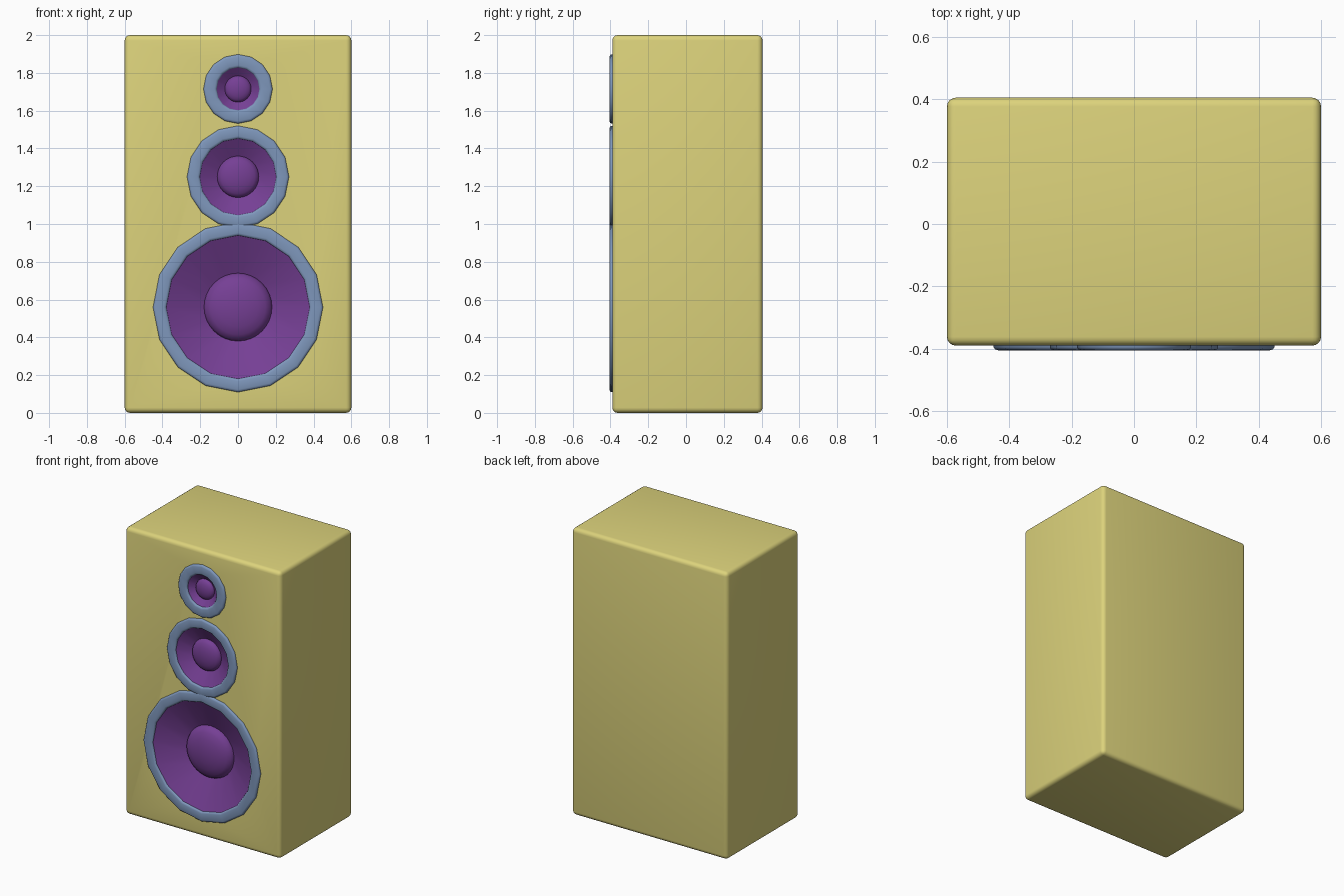
import bpy, bmesh, math

if "Cube" in bpy.data.objects:
    bpy.data.objects.remove(bpy.data.objects["Cube"])

SIDES = 16
FACE = -0.39          # cabinet front plane
FRONT = -0.405        # front of the driver rings


def material(name, rgb):
    m = bpy.data.materials.new(name)
    m.diffuse_color = (*rgb, 1)
    m.use_nodes = True
    m.node_tree.nodes["Principled BSDF"].inputs["Base Color"].default_value = m.diffuse_color
    return m


YELLOW = material("cabinet_yellow", (0.72, 0.65, 0.20))
BLUE = material("ring_blue", (0.21, 0.31, 0.50))
PURPLE = material("cone_purple", (0.18, 0.05, 0.30))


def finish(obj, mat, angle=35):
    obj.data.materials.append(mat)
    bpy.ops.object.select_all(action='DESELECT')
    obj.select_set(True)
    bpy.context.view_layer.objects.active = obj
    bpy.ops.object.shade_smooth_by_angle(angle=math.radians(angle))


def lathe(name, profile, z, sides=SIDES, closed=False):
    """Spin (radius, y) points round a front-to-back axis at height z."""
    bm = bmesh.new()
    rows = []
    for r, y in profile:
        rows.append([bm.verts.new((r * math.sin(a), y, z - r * math.cos(a)))
                     for a in (math.tau * i / sides for i in range(sides))])
    pairs = list(zip(rows, rows[1:]))
    if closed:
        pairs.append((rows[-1], rows[0]))
    for p, q in pairs:
        for i in range(sides):
            j = (i + 1) % sides
            bm.faces.new((p[i], p[j], q[j], q[i]))
    bmesh.ops.remove_doubles(bm, verts=bm.verts, dist=1e-5)
    mesh = bpy.data.meshes.new(name)
    bm.to_mesh(mesh)
    bm.free()
    obj = bpy.data.objects.new(name, mesh)
    bpy.context.collection.objects.link(obj)
    return obj


# Cabinet with rounded edges
bpy.ops.mesh.primitive_cube_add(size=1, location=(0, (FACE + 0.405) / 2, 1))
cabinet = bpy.context.object
cabinet.name = "cabinet"
cabinet.scale = (1.2, 0.405 - FACE, 2)
bpy.ops.object.transform_apply(location=True, rotation=False, scale=True)
bevel = cabinet.modifiers.new("round", 'BEVEL')
bevel.width, bevel.segments = 0.028, 4
bpy.ops.object.modifier_apply(modifier="round")

# name, height, outer radius, cone radius, dome radius, cone depth
drivers = [
    ("woofer", 0.56, 0.45, 0.38, 0.18, 0.11),
    ("midrange", 1.25, 0.27, 0.203, 0.11, 0.07),
    ("tweeter", 1.715, 0.183, 0.113, 0.07, 0.05),
]

for name, z, outer, inner, dome, depth in drivers:
    back = FRONT + depth

    # Hollow in the cabinet behind the cone
    cutter = lathe(name + "_cutter", [
        (0, back + 0.02), (dome, back + 0.02), (inner + 0.02, FACE + 0.01),
        (inner + 0.02, -0.5), (0, -0.5)], z)
    cutter.hide_render = True
    cut = cabinet.modifiers.new("hollow", 'BOOLEAN')
    cut.object, cut.operation, cut.solver = cutter, 'DIFFERENCE', 'EXACT'
    bpy.context.view_layer.objects.active = cabinet
    bpy.ops.object.modifier_apply(modifier="hollow")
    bpy.data.objects.remove(cutter)

    # Ring
    ring = lathe(name + "_ring", [
        (outer, FACE + 0.005), (outer, FACE - 0.006), (outer - 0.004, FRONT + 0.003),
        (outer - 0.013, FRONT), (inner + 0.013, FRONT), (inner + 0.004, FRONT + 0.003),
        (inner, FACE - 0.006), (inner, FACE + 0.005)], z, closed=True)
    finish(ring, BLUE, 50)

    # Cone
    cone = lathe(name + "_cone", [(inner + 0.005, FACE - 0.005), (dome * 0.95, back)], z)
    finish(cone, PURPLE)

    # Dome bulging forward from the cone
    rise = depth * 0.6
    steps = 5
    arc = [(dome * math.cos(t), back - 0.006 - rise * math.sin(t))
           for t in (math.pi / 2 * i / steps for i in range(steps + 1))]
    cap = lathe(name + "_dome", [(dome, back + 0.005)] + arc, z, sides=32)
    finish(cap, PURPLE)

finish(cabinet, YELLOW)
